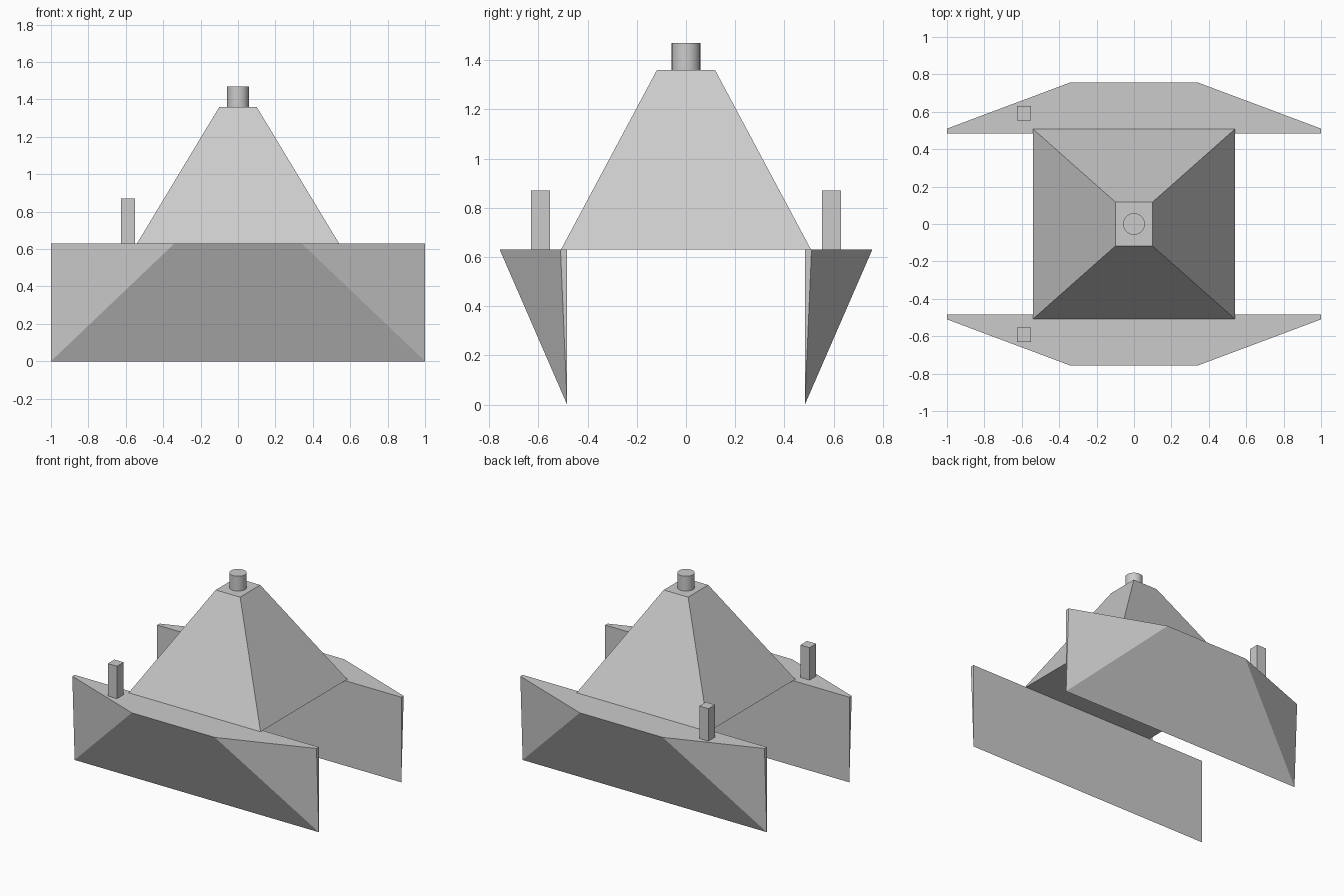
import bpy
import bmesh

if "Cube" in bpy.data.objects:
    bpy.data.objects.remove(bpy.data.objects["Cube"])


def make_object(name, bm):
    bmesh.ops.recalc_face_normals(bm, faces=bm.faces)
    mesh = bpy.data.meshes.new(name)
    bm.to_mesh(mesh)
    bm.free()
    obj = bpy.data.objects.new(name, mesh)
    bpy.context.collection.objects.link(obj)
    return obj


def box(name, x, y, z, taper=(1, 1)):
    """Box from min/max ranges, with the top scaled about the origin."""
    bm = bmesh.new()
    low = [bm.verts.new((a, b, z[0])) for a, b in
           ((x[0], y[0]), (x[1], y[0]), (x[1], y[1]), (x[0], y[1]))]
    high = [bm.verts.new((v.co.x * taper[0], v.co.y * taper[1], z[1])) for v in low]
    bm.faces.new(low)
    bm.faces.new(high)
    for i in range(4):
        j = (i + 1) % 4
        bm.faces.new((low[i], low[j], high[j], high[i]))
    return make_object(name, bm)


def pontoon(name, side):
    """Wedge hull: a six-sided deck narrowing to a straight keel edge."""
    bm = bmesh.new()
    outline = ((-1, 0.483), (1, 0.483), (1, 0.51), (0.34, 0.757), (-0.34, 0.757), (-1, 0.51))
    deck = [bm.verts.new((x, y * side, 0.63)) for x, y in outline]
    k0, k1 = [bm.verts.new((x, 0.483 * side, 0)) for x in (-1, 1)]
    a, b, c, d, e, f = deck
    for face in (deck, (a, b, k1, k0), (b, c, k1), (c, d, k1),
                 (d, e, k0, k1), (e, f, k0), (f, a, k0)):
        bm.faces.new(face)
    return make_object(name, bm)


# Twin pontoons, each with a small post
for label, side in (("front", -1), ("back", 1)):
    pontoon(label + "_pontoon", side)
    ys = sorted((0.553 * side, 0.63 * side))
    box(label + "_post", (-0.625, -0.55), ys, (0.63, 0.87))

# Tapered tower bridging the pontoons
box("tower", (-0.54, 0.54), (-0.508, 0.508), (0.63, 1.36), taper=(0.1 / 0.54, 0.118 / 0.508))

# Round cap on the tower
bpy.ops.mesh.primitive_cylinder_add(vertices=32, radius=0.058, depth=0.11, location=(0, 0, 1.415))
cap = bpy.context.object
cap.name = "tower_cap"
bpy.ops.object.shade_smooth_by_angle()
